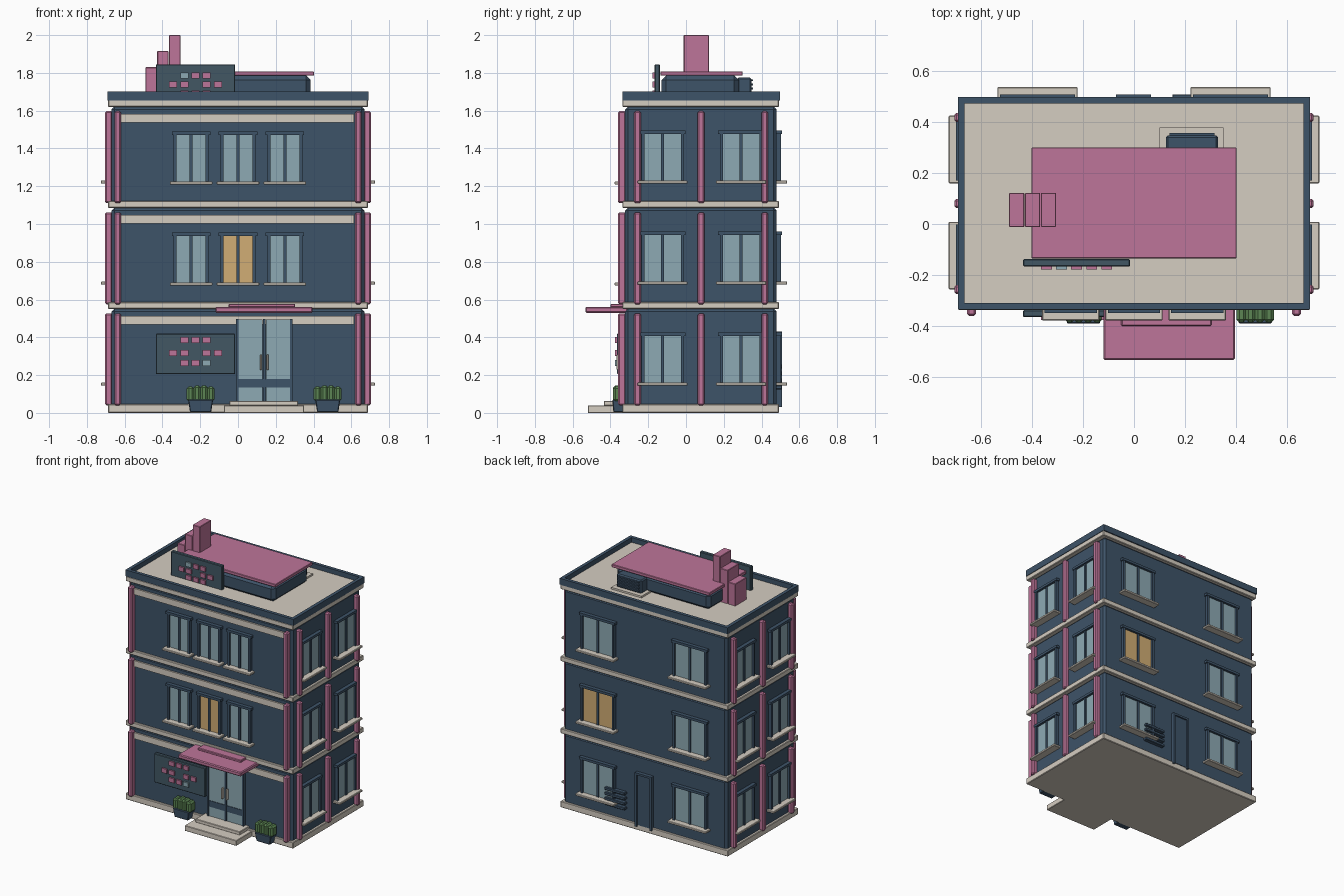
import bpy, bmesh
from mathutils import Matrix, Vector


def mat(name, r, g, b):
    m = bpy.data.materials.new(name)
    m.diffuse_color = [(c / 255) ** 2.2 for c in (r, g, b)] + [1]
    return m


NAVY = mat("navy", 64, 84, 104)
PANEL = mat("panel", 68, 88, 100)
PINK = mat("pink", 188, 116, 152)
CREAM = mat("cream", 212, 204, 192)
GLASS = mat("glass", 140, 168, 178)
LIT = mat("lit_glass", 208, 172, 116)
GREEN = mat("leaf", 92, 132, 84)

# wall planes of the main body
X, Y0, Y1 = 0.67, -0.322, 0.48
FLOOR = 0.535


def boxes(name, material, items, bevel=0.0, taper=1.0):
    """One object from boxes given as (x0, x1, y0, y1, z0, z1)."""
    bm = bmesh.new()
    for x0, x1, y0, y1, z0, z1 in items:
        x0, x1 = sorted((x0, x1))
        y0, y1 = sorted((y0, y1))
        m = Matrix.Translation(((x0 + x1) / 2, (y0 + y1) / 2, (z0 + z1) / 2)) @ \
            Matrix.Diagonal((x1 - x0, y1 - y0, z1 - z0, 1))
        vs = bmesh.ops.create_cube(bm, size=1, matrix=m)["verts"]
        for v in vs:
            if v.co.z < (z0 + z1) / 2:
                v.co.x = (x0 + x1) / 2 + (v.co.x - (x0 + x1) / 2) * taper
                v.co.y = (y0 + y1) / 2 + (v.co.y - (y0 + y1) / 2) * taper
    if bevel:
        bmesh.ops.bevel(bm, geom=bm.edges[:], offset=bevel, segments=1, affect="EDGES")
    me = bpy.data.meshes.new(name)
    bm.to_mesh(me)
    bm.free()
    me.materials.append(material)
    ob = bpy.data.objects.new(name, me)
    bpy.context.collection.objects.link(ob)
    return ob


def on(face, u0, u1, z0, z1, o0, o1):
    """Box on a wall: u along the wall, o outward from it."""
    if face == "front":
        return (u0, u1, Y0 - o0, Y0 - o1, z0, z1)
    if face == "back":
        return (u0, u1, Y1 + o0, Y1 + o1, z0, z1)
    s = 1 if face == "right" else -1
    return (s * (X + o0), s * (X + o1), u0, u1, z0, z1)


def window(face, u, z, w, h=0.265, lit=False):
    a, b, f = u - w / 2, u + w / 2, 0.016
    n = face + "_window"
    boxes(n + "_glass", LIT if lit else GLASS, [on(face, a + f, b - f, z, z + h - f, -0.01, 0.01)])
    boxes(n + "_frame", NAVY, [
        on(face, a, a + f, z, z + h, -0.01, 0.024),
        on(face, b - f, b, z, z + h, -0.01, 0.024),
        on(face, u - 0.008, u + 0.008, z, z + h, -0.01, 0.018),
        on(face, a - 0.01, b + 0.01, z + h - 0.018, z + h, -0.01, 0.027)])
    boxes(n + "_sill", CREAM, [on(face, a - 0.02, b + 0.02, z - 0.016, z, -0.01, 0.056)], 0.003)


# storeys, bands and pilasters
boxes("base_band", CREAM, [(-0.688, 0.688, -0.337, 0.492, 0, 0.047)], 0.004)
for i in range(3):
    z = i * FLOOR
    boxes("storey_wall", NAVY, [(-X, X, Y0, Y1, z + 0.02, z + 0.552)], 0.016)
    boxes("floor_band", CREAM, [(-0.688, 0.688, -0.337, 0.492, z + 0.55, z + 0.587)], 0.004)
    boxes("front_frieze", CREAM, [on("front", -0.62, 0.615, z + 0.467, z + 0.512, -0.01, 0.012)])
    boxes("front_pilasters", PINK,
          [on("front", u - 0.018, u + 0.018, z + 0.04, z + 0.527, -0.005, 0.038) for u in (-0.637, 0.637)], 0.008)
    for side in ("left", "right"):
        boxes(side + "_pilasters", PINK,
              [on(side, u - 0.018, u + 0.018, z + 0.04, z + 0.527, -0.005, 0.034) for u in (-0.257, 0.08, 0.417)], 0.008)
        for u in (-0.124, 0.292):
            window(side, u, z + 0.16, 0.225)
    for u in (-0.378, 0.378):
        window("back", u, z + 0.16, 0.275, lit=(i == 1 and u > 0))
    if i:
        for u in (-0.248, 0, 0.248):
            window("front", u, z + 0.155, 0.185, lit=(i == 1 and u == 0))

# roof deck and parapet ring
boxes("roof_deck", CREAM, [(-0.67, 0.67, -0.315, 0.48, 1.65, 1.667)])
boxes("parapet", NAVY, [
    (-0.69, 0.69, -0.335, -0.31, 1.655, 1.702), (-0.69, 0.69, 0.473, 0.498, 1.655, 1.702),
    (-0.69, -0.665, -0.31, 0.473, 1.655, 1.702), (0.665, 0.69, -0.31, 0.473, 1.655, 1.702)])

# rooftop room with slab, stacks and cooling unit
boxes("roof_room", NAVY, [(-0.385, 0.385, -0.13, 0.28, 1.66, 1.787)], 0.025)
boxes("roof_slab", PINK, [(-0.402, 0.402, -0.135, 0.3, 1.785, 1.808)], 0.003)
for k, top in enumerate((1.83, 1.915, 2.0)):
    x = -0.49 + k * 0.0625
    boxes("stack", PINK, [(x, x + 0.06, -0.012, 0.122, 1.66, top)], 0.003)
boxes("unit_pad", CREAM, [(0.1, 0.35, 0.24, 0.378, 1.66, 1.68)])
boxes("cooling_unit", NAVY, [(0.125, 0.33, 0.27, 0.347, 1.675, 1.775)], 0.008)
boxes("unit_louvres", NAVY, [(0.14, 0.315, 0.34, 0.356, 1.69 + k * 0.022, 1.7 + k * 0.022) for k in range(4)])


# mosaic panels
def mosaic(name, yf, z0, z1, rows, blue):
    boxes(name + "_panel", PANEL, [(-0.435, -0.015, yf, yf + 0.028, z0, z1)], 0.004)
    cells = [(c, r) for r, cols in enumerate(((-1, 0, 1), (-2, -1, 1, 2), (-1, 0, 1))) for c in cols]
    tiles = {cr: (-0.225 + cr[0] * 0.059 - 0.021, -0.225 + cr[0] * 0.059 + 0.021, yf - 0.012, yf + 0.005,
                  rows[cr[1]] - 0.016, rows[cr[1]] + 0.016) for cr in cells}
    boxes(name + "_tiles", PINK, [t for cr, t in tiles.items() if cr != blue])
    boxes(name + "_blue_tile", GLASS, [tiles[blue]])


mosaic("front_mosaic", -0.365, 0.205, 0.42, (0.385, 0.318, 0.263), (1, 2))
mosaic("roof_mosaic", -0.166, 1.66, 1.845, (1.787, 1.738, 1.69), (-1, 0))

# entrance
boxes("entrance_doors", GLASS, [on("front", a, a + 0.127, 0.06, 0.495, -0.01, 0.02) for a in (0.003, 0.148)])
boxes("door_frame", NAVY, [on("front", a, a + 0.014, 0.06, 0.497, -0.01, 0.026) for a in (-0.011, 0.132, 0.275)]
      + [on("front", -0.005, 0.28, 0.135, 0.18, -0.01, 0.024)])
boxes("door_handles", CREAM, [on("front", a, a + 0.01, 0.228, 0.308, 0.02, 0.045) for a in (0.116, 0.152)], 0.002)
boxes("lower_step", CREAM, [(-0.075, 0.35, -0.52, -0.31, 0, 0.04)], 0.003)
boxes("upper_step", CREAM, [(-0.045, 0.318, -0.435, -0.31, 0.038, 0.064)], 0.003)
boxes("canopy", PINK, [(-0.12, 0.395, -0.533, -0.31, 0.53, 0.561)], 0.006)
boxes("canopy_cap", PINK, [(-0.05, 0.303, -0.4, -0.31, 0.558, 0.577)], 0.004)

# planters
for x in (-0.198, 0.475):
    boxes("planter_pot", NAVY, [(x - 0.066, x + 0.066, -0.39, -0.315, 0.004, 0.07)], 0.004, 0.85)
    boxes("planter_hedge", GREEN,
          [(x + k * 0.036 - 0.02, x + k * 0.036 + 0.02, -0.386, -0.318, 0.06, 0.146 - 0.006 * (abs(k) > 1))
           for k in (-1.5, -0.5, 0.5, 1.5)], 0.012)

# back door and vent
boxes("back_door", NAVY, [on("back", -0.055, 0.052, 0.04, 0.42, -0.01, 0.016)])
boxes("back_door_frame", NAVY, [
    on("back", -0.07, -0.055, 0.03, 0.43, -0.01, 0.027), on("back", 0.052, 0.067, 0.03, 0.43, -0.01, 0.027),
    on("back", -0.07, 0.067, 0.415, 0.43, -0.01, 0.027)])
boxes("back_vent", NAVY, [on("back", 0.15, 0.315, 0.125 + k * 0.037, 0.145 + k * 0.037, -0.01, 0.028) for k in range(4)], 0.003)
